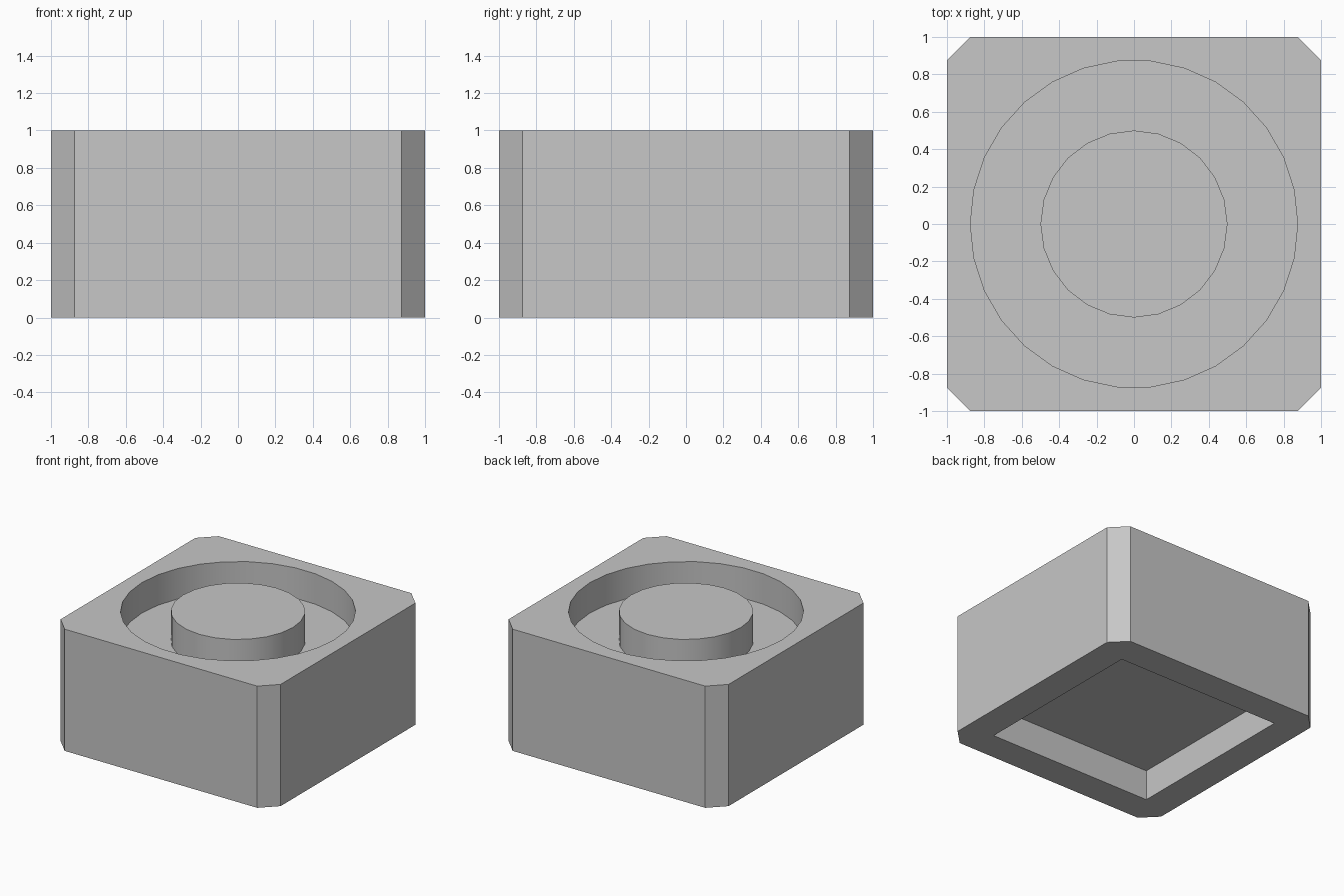
import bpy
import math

default_cube = bpy.data.objects.get("Cube")
if default_cube:
    bpy.data.objects.remove(default_cube, do_unlink=True)

# Single grey material
grey = bpy.data.materials.new("light_grey")
grey.use_nodes = True
colour = (0.57, 0.57, 0.57, 1)
grey.diffuse_color = colour
grey.node_tree.nodes["Principled BSDF"].inputs["Base Color"].default_value = colour


def prism(name, outline, bottom, top):
    """Upright prism from a counter-clockwise outline."""
    n = len(outline)
    verts = [(x, y, z) for z in (bottom, top) for x, y in outline]
    faces = [tuple(reversed(range(n))), tuple(range(n, 2 * n))]
    faces += [(i, (i + 1) % n, (i + 1) % n + n, i + n) for i in range(n)]
    mesh = bpy.data.meshes.new(name)
    mesh.from_pydata(verts, [], faces)
    mesh.materials.append(grey)
    obj = bpy.data.objects.new(name, mesh)
    bpy.context.collection.objects.link(obj)
    return obj


def circle(radius, sides):
    step = math.tau / sides
    return [(radius * math.cos(i * step), radius * math.sin(i * step)) for i in range(sides)]


def square(half, cut=0):
    """Square outline, with its corners cut off if cut is given."""
    corner = [(half, half - cut), (half - cut, half)] if cut else [(half, half)]
    points = []
    for _ in range(4):
        points += corner
        corner = [(-y, x) for x, y in corner]
    return points


def smooth(obj):
    bpy.ops.object.select_all(action="DESELECT")
    obj.select_set(True)
    bpy.context.view_layer.objects.active = obj
    bpy.ops.object.shade_smooth_by_angle(angle=math.radians(30))


# Block with chamfered upright corners
block = prism("block", square(1, 0.125), 0, 1)

# Round well in the top and square recess in the underside
cutters = [
    prism("well_cutter", circle(0.875, 30), 0.75, 1.2),
    prism("recess_cutter", square(0.75), -0.2, 0.25),
]
for cutter in cutters:
    mod = block.modifiers.new(cutter.name, "BOOLEAN")
    mod.operation = "DIFFERENCE"
    mod.solver = "EXACT"
    mod.object = cutter

# Bake the cuts, then drop the cutters
bpy.context.view_layer.objects.active = block
for mod in list(block.modifiers):
    bpy.ops.object.modifier_apply(modifier=mod.name)
for cutter in cutters:
    bpy.data.objects.remove(cutter, do_unlink=True)
smooth(block)

# Round hub standing in the well, level with the rim
hub = prism("hub", circle(0.5, 24), 0.75, 1)
smooth(hub)
